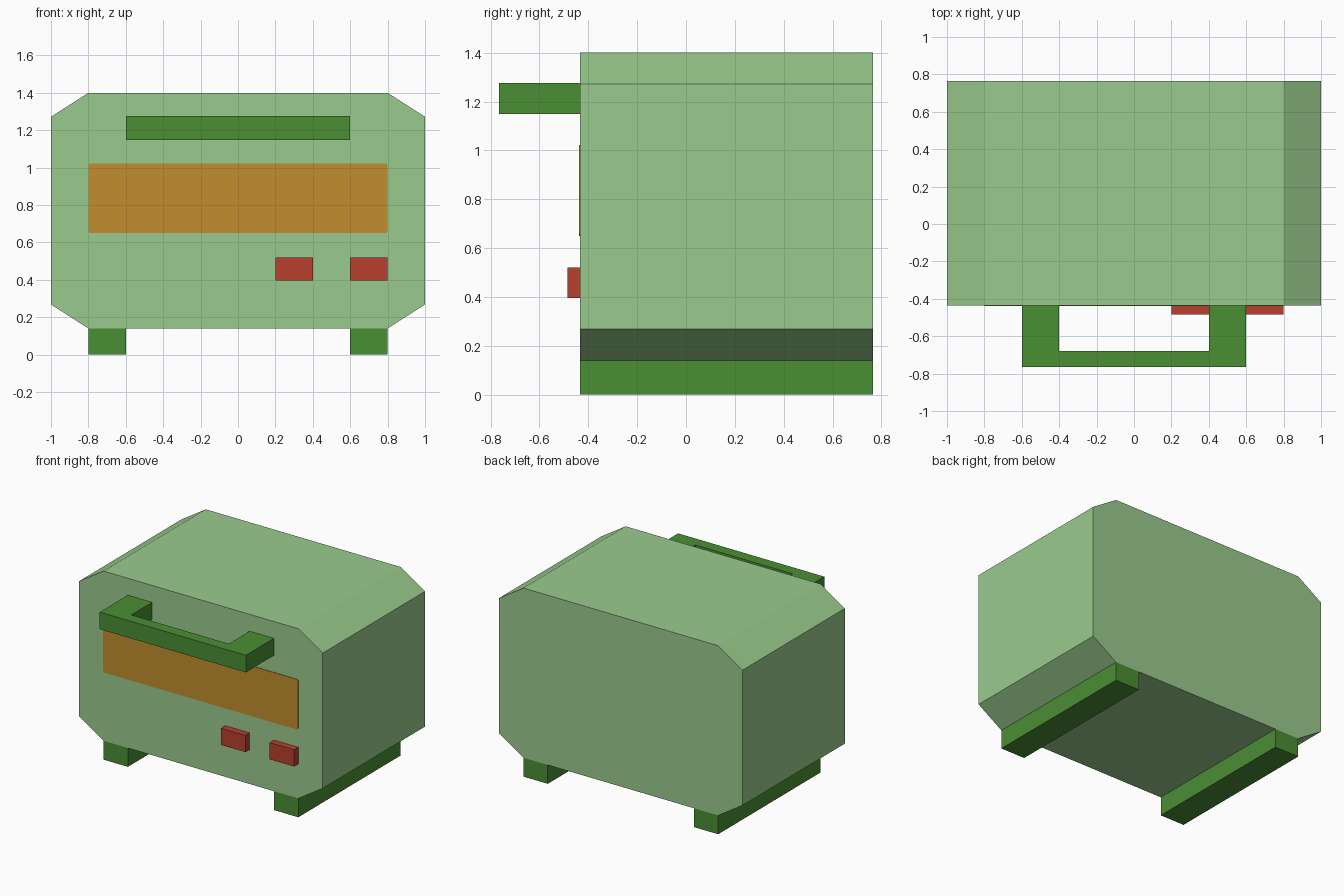
import bpy
import bmesh
from mathutils import Vector

if "Cube" in bpy.data.objects:
    bpy.data.objects.remove(bpy.data.objects["Cube"])


def material(name, rgb):
    lin = [c / 12.92 if c <= 0.04045 else ((c + 0.055) / 1.055) ** 2.4
           for c in (v / 255 for v in rgb)]
    m = bpy.data.materials.new(name)
    m.diffuse_color = (*lin, 1)
    m.use_nodes = True
    m.node_tree.nodes["Principled BSDF"].inputs["Base Color"].default_value = m.diffuse_color
    return m


LIGHT = material("light green", (154, 203, 141))
GREEN = material("dark green", (74, 142, 52))
AMBER = material("amber", (194, 141, 45))
RED = material("red", (184, 64, 46))


def prism(name, points, direction, mat):
    """Extrude a closed 3D outline along a direction into a solid."""
    bm = bmesh.new()
    face = bm.faces.new([bm.verts.new(p) for p in points])
    ext = bmesh.ops.extrude_face_region(bm, geom=[face], use_keep_orig=True)
    verts = [g for g in ext["geom"] if isinstance(g, bmesh.types.BMVert)]
    bmesh.ops.translate(bm, verts=verts, vec=Vector(direction))
    bmesh.ops.recalc_face_normals(bm, faces=bm.faces)
    mesh = bpy.data.meshes.new(name)
    bm.to_mesh(mesh)
    bm.free()
    mesh.materials.append(mat)
    obj = bpy.data.objects.new(name, mesh)
    bpy.context.collection.objects.link(obj)
    return obj


def panel(name, x0, x1, z0, z1, y0, y1, mat, cx=0, cz=0):
    """Front-facing block, optionally with corners cut by cx, cz."""
    if cx:
        pts = [(x0 + cx, z0), (x1 - cx, z0), (x1, z0 + cz), (x1, z1 - cz),
               (x1 - cx, z1), (x0 + cx, z1), (x0, z1 - cz), (x0, z0 + cz)]
    else:
        pts = [(x0, z0), (x1, z0), (x1, z1), (x0, z1)]
    return prism(name, [(x, y0, z) for x, z in pts], (0, y1 - y0, 0), mat)


FRONT, BACK = -0.435, 0.765

# Body with chamfered long edges
panel("body", -1, 1, 0.14, 1.4, FRONT, BACK, LIGHT, 0.2, 0.128)

# Window plate
panel("window", -0.8, 0.8, 0.65, 1.023, FRONT - 0.004, FRONT, AMBER, 0.008, 0.008)

# Full-depth feet
for side, x in (("left", -0.8), ("right", 0.6)):
    panel(side + "_foot", x, x + 0.2, 0, 0.14, FRONT, BACK, GREEN)

# Buttons
for side, x in (("left", 0.2), ("right", 0.6)):
    panel(side + "_button", x, x + 0.2, 0.396, 0.52, FRONT - 0.05, FRONT, RED)

# U-shaped door handle
half = [(0.6, -0.765), (0.6, FRONT), (0.4, FRONT), (0.4, -0.68)]
outline = half + [(-x, y) for x, y in reversed(half)]
prism("handle", [(x, y, 1.148) for x, y in outline], (0, 0, 0.127), GREEN)
